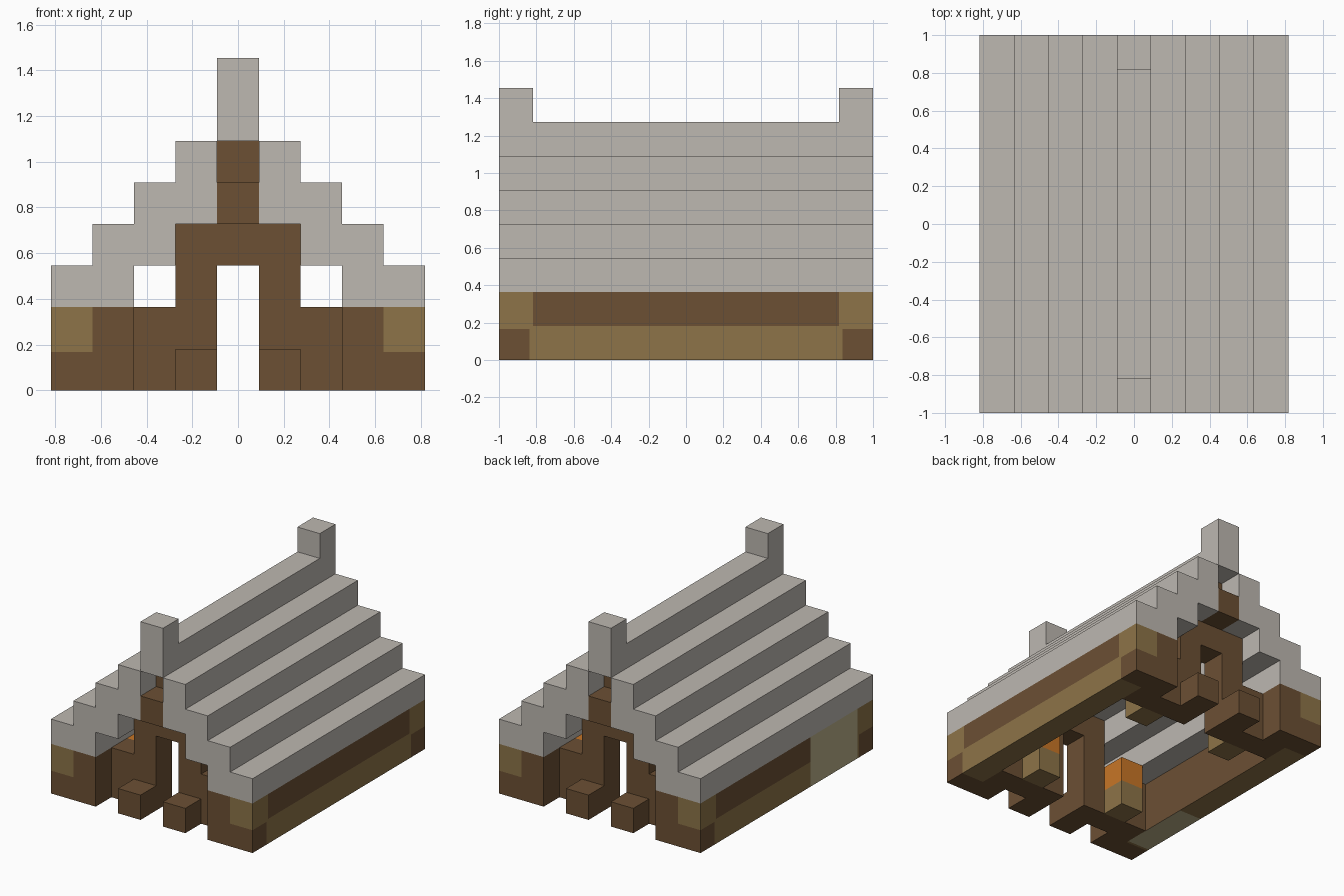
import bpy
import bmesh

cube = bpy.data.objects.get("Cube")
if cube:
    bpy.data.objects.remove(cube, do_unlink=True)

U = 2 / 11  # edge length of one building block


def material(name, color):
    m = bpy.data.materials.new(name)
    m.use_nodes = True
    rgba = (*color, 1)
    m.diffuse_color = rgba
    m.node_tree.nodes["Principled BSDF"].inputs["Base Color"].default_value = rgba
    return m


STONE = material("roof_grey", (0.51, 0.48, 0.44))
BROWN = material("dark_wood", (0.15, 0.08, 0.034))
TAN = material("light_wood", (0.266, 0.174, 0.065))
STRAW = material("pale_straw", (0.49, 0.43, 0.25))
ORANGE = material("fire_orange", (0.58, 0.18, 0.02))


def extrude(name, outline, y0, y1, mat, inside=None):
    """Extrude an x-z outline (in blocks) along y; faces looking to the house axis may differ."""
    bm = bmesh.new()
    face = bm.faces.new([bm.verts.new((x * U, y0 * U, z * U)) for x, z in outline])
    grown = bmesh.ops.extrude_face_region(bm, geom=[face])
    moved = [g for g in grown["geom"] if isinstance(g, bmesh.types.BMVert)]
    bmesh.ops.translate(bm, verts=moved, vec=(0, (y1 - y0) * U, 0))
    bmesh.ops.recalc_face_normals(bm, faces=bm.faces)
    mesh = bpy.data.meshes.new(name)
    mesh.materials.append(mat)
    if inside:
        mesh.materials.append(inside)
        for f in bm.faces:
            if f.normal.x * f.calc_center_median().x < -0.01:
                f.material_index = 1
    bm.to_mesh(mesh)
    bm.free()
    obj = bpy.data.objects.new(name, mesh)
    bpy.context.collection.objects.link(obj)
    return obj


def block(name, xs, ys, zs, mat, inside=None):
    """Box spanning the given ranges, in blocks."""
    (x0, x1), (z0, z1) = sorted(xs), sorted(zs)
    y0, y1 = sorted(ys)
    return extrude(name, [(x0, z0), (x1, z0), (x1, z1), (x0, z1)], y0, y1, mat, inside)


# Stepped roof slopes
SLOPE = [(4.5, 2), (4.5, 3), (3.5, 3), (3.5, 4), (2.5, 4), (2.5, 5), (1.5, 5),
         (1.5, 6), (0.5, 6), (0.5, 4), (1.5, 4), (1.5, 3), (2.5, 3), (2.5, 2)]
for side, sx in (("left", 1), ("right", -1)):
    extrude(f"roof_slope_{side}", [(sx * x, z) for x, z in SLOPE], -5.5, 5.5, STONE)

# Ridge and the beam carrying it
block("roof_ridge", (-0.5, 0.5), (-5.5, 5.5), (6, 7), STONE)
block("ridge_beam", (-0.5, 0.5), (-4.5, 4.5), (5, 6), BROWN)

# Long side walls: light log below, dark log above, dark inside
for side, sx in (("left", 1), ("right", -1)):
    xs = (sx * 3.5, sx * 4.5)
    sections = [(-4.6, 4.6)] if sx > 0 else [(-4.6, -4.5), (-1.5, 4.6)]
    for ys in sections:
        block(f"lower_log_{side}", xs, ys, (0, 1), TAN, BROWN)
        top = (max(ys[0], -4.5), min(ys[1], 4.5))
        if top[1] > top[0]:
            block(f"upper_log_{side}", xs, top, (1, 2), BROWN)

# Pale repaired stretch of the right wall
block("wall_patch", (-4.5, -3.5), (-4.5, -1.5), (0, 2), STRAW, BROWN)

# Both gable ends
for end, sy in (("front", -1), ("back", 1)):
    outer = (sy * 4.5, sy * 5.5)
    wall = (sy * 3.5, sy * 4.5)
    block(f"ridge_post_{end}", (-0.5, 0.5), outer, (7, 8), STONE)
    block(f"gable_boss_{end}", (-0.5, 0.5), outer, (4, 5), BROWN)
    block(f"gable_top_{end}", (-0.5, 0.5), wall, (4, 5), BROWN)
    block(f"door_lintel_{end}", (-0.5, 0.5), wall, (3, 4), BROWN)
    for side, sx in (("left", 1), ("right", -1)):
        tag = f"{end}_{side}"
        # Corner ends of the logs
        corner = (sx * 3.5, sx * 4.5)
        block(f"corner_base_{tag}", corner, (sy * 4.6, sy * 5.5), (0, 0.92), BROWN)
        block(f"corner_top_{tag}", corner, outer, (0.92, 2), TAN)
        # Wall beside the doorway
        block(f"wall_end_{tag}", (sx * 2.5, sx * 3.5), outer, (0, 2), BROWN)
        block(f"window_wall_{tag}", (sx * 1.5, sx * 3.5), wall, (0, 2), BROWN)
        block(f"door_column_{tag}", (sx * 0.5, sx * 1.5), wall, (0, 4), BROWN)
        block(f"door_step_{tag}", (sx * 0.5, sx * 1.5), outer, (0, 1), BROWN)
        # Fire stand inside the corner
        stand = (sx * 1.5, sx * 2.5), (sy * 2.5, sy * 3.5)
        block(f"fire_stand_{tag}", *stand, (0, 1), TAN)
        block(f"fire_{tag}", *stand, (1, 2), ORANGE)
